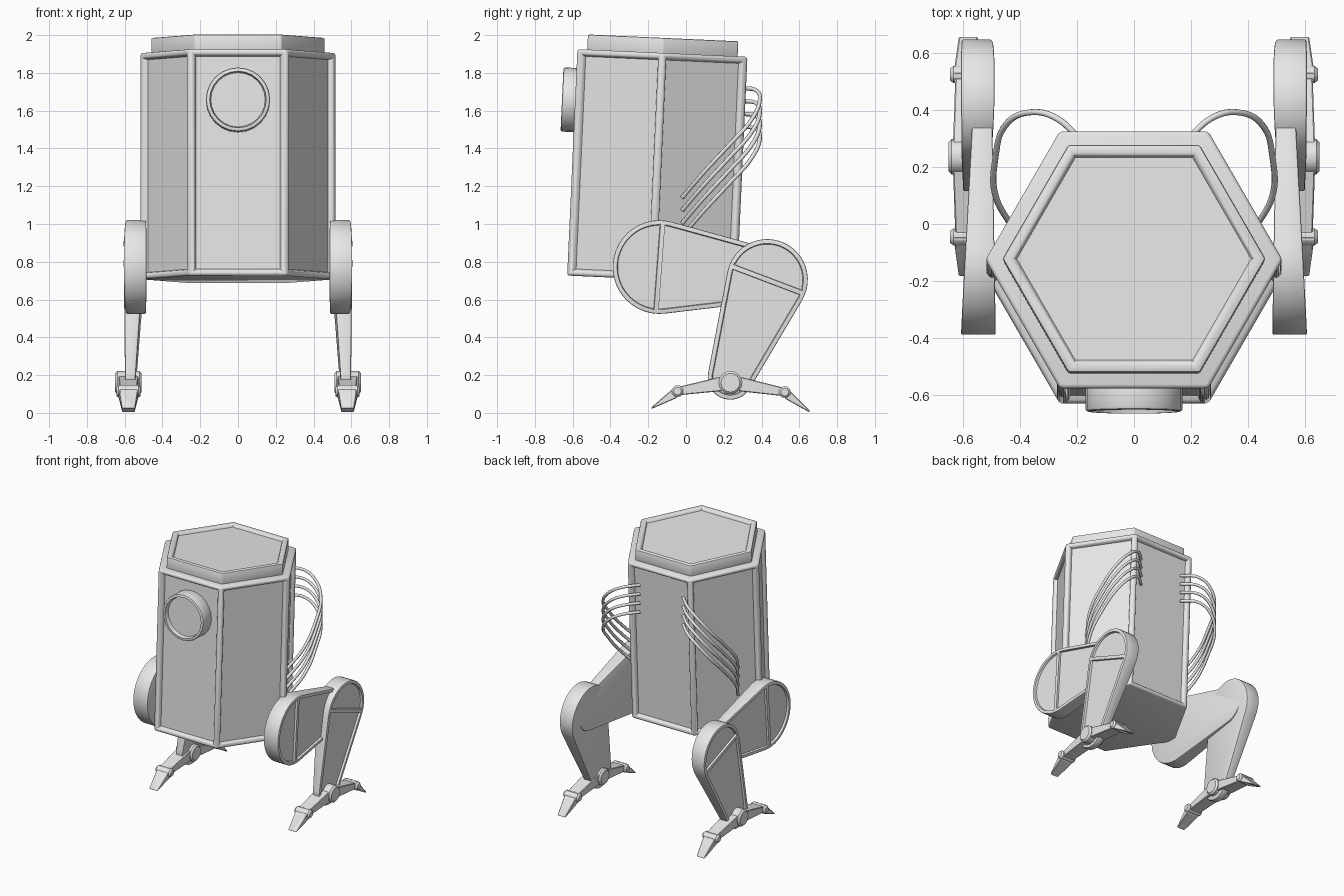
import bpy, bmesh
from math import pi, cos, sin, acos, radians
from mathutils import Vector, Matrix

cube = bpy.data.objects.get("Cube")
if cube:
    bpy.data.objects.remove(cube, do_unlink=True)

GREY = (0.8, 0.8, 0.8, 1)
grey = bpy.data.materials.new("light_grey")
grey.use_nodes = True
grey.diffuse_color = GREY
grey.node_tree.nodes["Principled BSDF"].inputs["Base Color"].default_value = GREY


def loft(loop_a, loop_b, bevel=0.0, segments=2):
    """Closed solid between two matching loops, with rounded outer edges."""
    bm = bmesh.new()
    a = [bm.verts.new(p) for p in loop_a]
    b = [bm.verts.new(p) for p in loop_b]
    bm.faces.new(a)
    bm.faces.new(b)
    n = len(a)
    for i in range(n):
        j = (i + 1) % n
        bm.faces.new((a[i], a[j], b[j], b[i]))
    bmesh.ops.recalc_face_normals(bm, faces=bm.faces)
    if bevel:
        round_edges(bm, bevel, segments)
    return bm


def round_edges(bm, width, segments):
    edges = [e for e in bm.edges if e.is_convex and e.calc_face_angle(0) > radians(35)]
    bmesh.ops.bevel(bm, geom=edges, offset=width, segments=segments,
                    profile=0.5, affect='EDGES', clamp_overlap=True)


def recess(bm, faces, rim, wall, depth):
    """Leave a rim around each face and sink the middle."""
    bmesh.ops.inset_individual(bm, faces=faces, thickness=rim, depth=0)
    bmesh.ops.inset_individual(bm, faces=faces, thickness=wall, depth=-depth)


def finish(bm, name, matrix=None, mirror=False):
    mesh = bpy.data.meshes.new(name)
    bm.to_mesh(mesh)
    bm.free()
    mesh.materials.append(grey)
    ob = bpy.data.objects.new(name, mesh)
    bpy.context.collection.objects.link(ob)
    if matrix:
        ob.matrix_world = matrix
    bpy.ops.object.select_all(action='DESELECT')
    ob.select_set(True)
    bpy.context.view_layer.objects.active = ob
    bpy.ops.object.shade_smooth_by_angle(angle=radians(32))
    if mirror:
        ob.modifiers.new("both_sides", 'MIRROR')
    return ob


def hexagon(r, z):
    return [(r * cos(i * pi / 3), r * sin(i * pi / 3), z) for i in range(6)]


def disc(x, y, z, r, sides):
    return [(x, y + r * cos(2 * pi * i / sides), z + r * sin(2 * pi * i / sides))
            for i in range(sides)]


# Body: leaning hexagonal housing with a sunken panel on each side
tilt = Matrix.Translation((0, -0.152, 1.306)) @ Matrix.Rotation(radians(-2.6), 4, 'X')
bm = loft(hexagon(0.52, -0.6), hexagon(0.52, 0.6))
sides = [f for f in bm.faces if abs(f.normal.z) < 0.5]
recess(bm, sides, 0.04, 0.012, 0.028)
round_edges(bm, 0.014, 3)
finish(bm, "body_housing", tilt)

# Lid with a sunken top
bm = loft(hexagon(0.46, 0.58), hexagon(0.46, 0.68))
recess(bm, [f for f in bm.faces if f.normal.z > 0.9], 0.04, 0.01, 0.02)
round_edges(bm, 0.008, 2)
finish(bm, "body_lid", tilt)

# Round eye on the front panel
def eye_ring(y):
    return [(0.17 * cos(i * pi / 12), y, 0.33 + 0.17 * sin(i * pi / 12)) for i in range(24)]

bm = loft(eye_ring(-0.41), eye_ring(-0.52), 0.01, 2)
front = [f for f in bm.faces if f.normal.y < -0.99]
recess(bm, front, 0.01, 0.006, 0.03)
finish(bm, "front_eye", tilt)


# Leg segments: tapered capsules with two sunken panels on the outer side
def limb(name, c1, r1, c2, r2, inner, outer):
    c1, c2 = Vector(c1), Vector(c2)
    axis = c2 - c1
    d = axis.length
    axis.normalize()
    across = Vector((-axis.y, axis.x))
    phi = acos((r1 - r2) / d)
    steps = 24
    outline = []
    for c, r, start, sweep in ((c1, r1, phi, 2 * pi - 2 * phi), (c2, r2, -phi, 2 * phi)):
        for i in range(steps + 1):
            t = start + sweep * i / steps
            outline.append(c + r * (cos(t) * axis + sin(t) * across))

    def side(span):
        pts = []
        for p in outline:
            t = (p - c1).dot(axis) / d
            pts.append((span[0] + (span[1] - span[0]) * t, p.x, p.y))
        return pts

    bm = loft(side(inner), side(outer), 0.006, 2)
    cap = max(bm.faces, key=lambda f: f.calc_area() if f.normal.x > 0.9 else 0)
    bmesh.ops.bisect_plane(bm, geom=[cap, *cap.edges, *cap.verts],
                           plane_co=(0, c1.x, c1.y), plane_no=(0, axis.x, axis.y))
    caps = sorted((f for f in bm.faces if f.normal.x > 0.9), key=lambda f: -f.calc_area())[:2]
    recess(bm, caps, 0.017, 0.004, 0.015)
    finish(bm, name, mirror=True)


limb("upper_legs", (-0.14, 0.772), 0.248, (0.42, 0.73), 0.14, (0.488, 0.497), (0.592, 0.562))
limb("lower_legs", (0.43, 0.705), 0.215, (0.235, 0.19), 0.12, (0.502, 0.54), (0.603, 0.598))

# Feet: hub, two toes with knuckles and wedge claws
FOOT_X = 0.58


def pin(name, y, z, r, half, sides):
    bm = loft(disc(FOOT_X - half, y, z, r, sides), disc(FOOT_X + half, y, z, r, sides), 0.012, 1)
    finish(bm, name, mirror=True)


def bar(name, start, end):
    """Tapered bar; each end is y, z, half height, half width."""
    def section(y, z, h, w):
        return [(FOOT_X + sx * w, y, z + sz * h)
                for sx, sz in ((-1, -1), (1, -1), (1, 1), (-1, 1))]
    finish(loft(section(*start), section(*end), 0.004, 1), name, mirror=True)


pin("foot_hubs", 0.235, 0.16, 0.062, 0.07, 16)
for name, knuckle, tip in (("front", (-0.045, 0.115), (-0.182, 0.026)),
                           ("rear", (0.523, 0.11), (0.655, 0.007))):
    bar(name + "_toes", (0.235, 0.162, 0.042, 0.055), (*knuckle, 0.022, 0.045))
    pin(name + "_knuckles", *knuckle, 0.034, 0.064, 8)
    bar(name + "_claws", (*knuckle, 0.034, 0.052), (*tip, 0.005, 0.033))

# Cables: four per side, from the back panel round to the flank
PATH = ((0.18, 0.29, 1.72), (0.28, 0.375, 1.705), (0.37, 0.39, 1.65), (0.45, 0.345, 1.55),
        (0.485, 0.23, 1.42), (0.485, 0.1, 1.28), (0.42, -0.02, 1.14))
for side, label in ((1, "left"), (-1, "right")):
    curve = bpy.data.curves.new(label + "_cables", 'CURVE')
    curve.dimensions = '3D'
    curve.bevel_depth = 0.011
    curve.bevel_resolution = 2
    curve.resolution_u = 8
    for k in range(4):
        spline = curve.splines.new('BEZIER')
        spline.bezier_points.add(len(PATH) - 1)
        for point, (x, y, z) in zip(spline.bezier_points, PATH):
            point.co = (side * x, y, z - 0.068 * k)
            point.handle_left_type = point.handle_right_type = 'AUTO'
    curve.materials.append(grey)
    bpy.context.collection.objects.link(bpy.data.objects.new(label + "_cables", curve))
